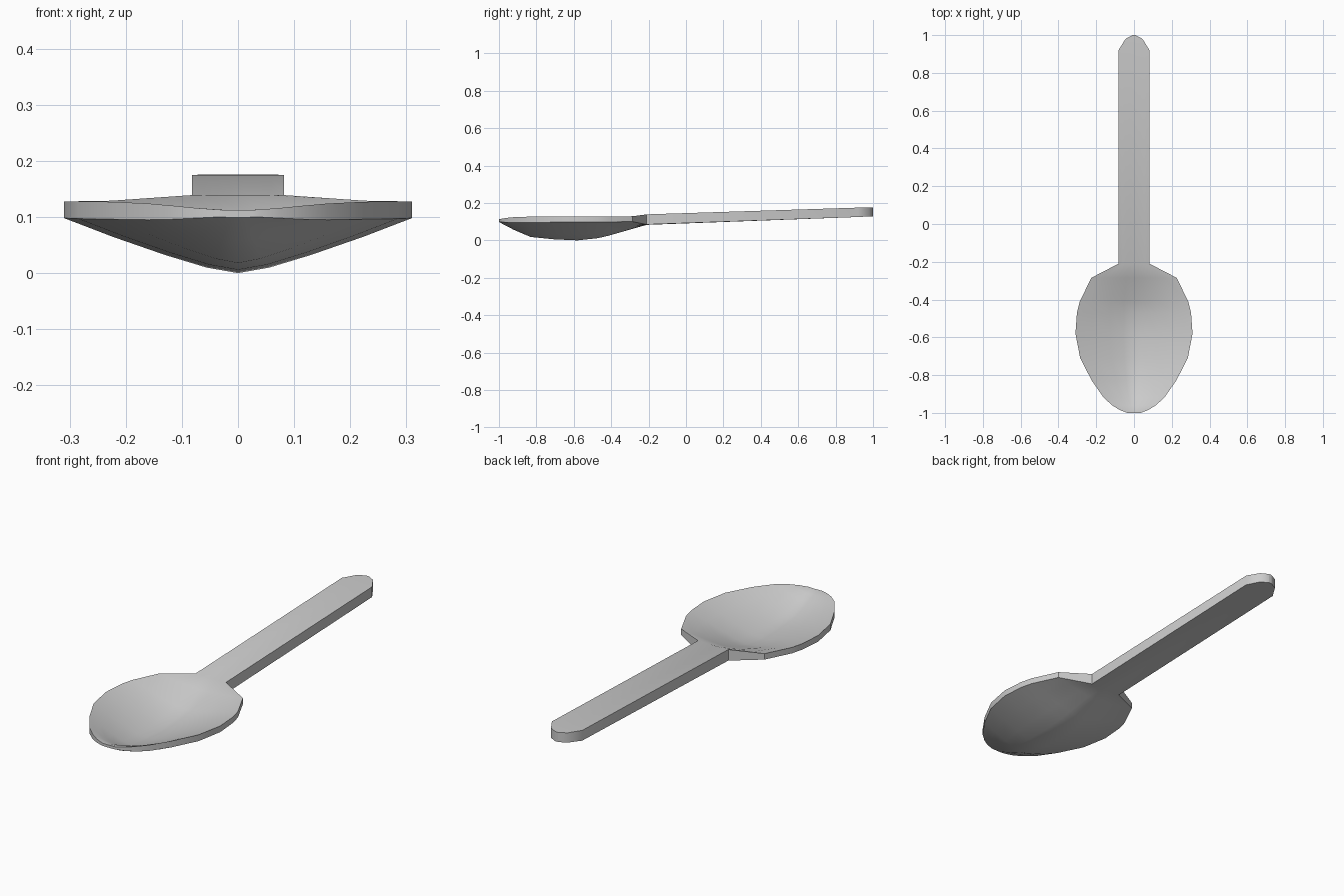
import bpy, bmesh

# Stations along the spoon: y, half width, rim bottom, rim top, keel bottom, keel top
STATIONS = [
    (-1.000, 0.035, 0.100, 0.113, 0.099, 0.112),
    (-0.985, 0.075, 0.098, 0.116, 0.090, 0.110),
    (-0.960, 0.115, 0.096, 0.120, 0.077, 0.101),
    (-0.920, 0.160, 0.095, 0.124, 0.056, 0.082),
    (-0.830, 0.223, 0.096, 0.127, 0.018, 0.047),
    (-0.710, 0.285, 0.097, 0.128, 0.006, 0.035),
    (-0.580, 0.310, 0.098, 0.128, 0.000, 0.030),
    (-0.470, 0.302, 0.099, 0.128, 0.012, 0.043),
    (-0.410, 0.287, 0.099, 0.128, 0.026, 0.060),
    (-0.285, 0.226, 0.100, 0.129, 0.062, 0.108),
    (-0.210, 0.082, 0.085, 0.139, 0.083, 0.138),
    (0.920, 0.082, 0.125, 0.175, 0.125, 0.175),
    (0.980, 0.045, 0.128, 0.176, 0.128, 0.176),
    (1.000, 0.008, 0.129, 0.176, 0.129, 0.176),
]
# Cross-section: width fraction and depth fraction (softened V)
HALF = [(0.18, 0.90), (0.42, 0.67), (0.72, 0.34), (1.0, 0.0)]
SECTION = [(-u, d) for u, d in reversed(HALF)] + [(0.0, 1.0)] + HALF

# Spoon: bowl and handle lofted as one closed shell
bm = bmesh.new()
rings = []
for y, w, rb, rt, kb, kt in STATIONS:
    low = [bm.verts.new((u * w, y, rb + (kb - rb) * d)) for u, d in SECTION]
    top = [bm.verts.new((u * w, y, rt + (kt - rt) * d)) for u, d in SECTION]
    rings.append(low + top[::-1])
n = len(rings[0])
for a, b in zip(rings, rings[1:]):
    for i in range(n):
        j = (i + 1) % n
        bm.faces.new((a[i], a[j], b[j], b[i]))
# End strips
for ring in (rings[0], rings[-1]):
    for i in range(n // 2 - 1):
        bm.faces.new((ring[i], ring[i + 1], ring[n - 2 - i], ring[n - 1 - i]))
bmesh.ops.recalc_face_normals(bm, faces=bm.faces)
mesh = bpy.data.meshes.new("spoon")
bm.to_mesh(mesh)
bm.free()
spoon = bpy.data.objects.new("spoon", mesh)
bpy.context.collection.objects.link(spoon)

# Smooth bowl, crisp rim
bpy.context.view_layer.objects.active = spoon
spoon.select_set(True)
bpy.ops.object.shade_smooth_by_angle(angle=0.6)
